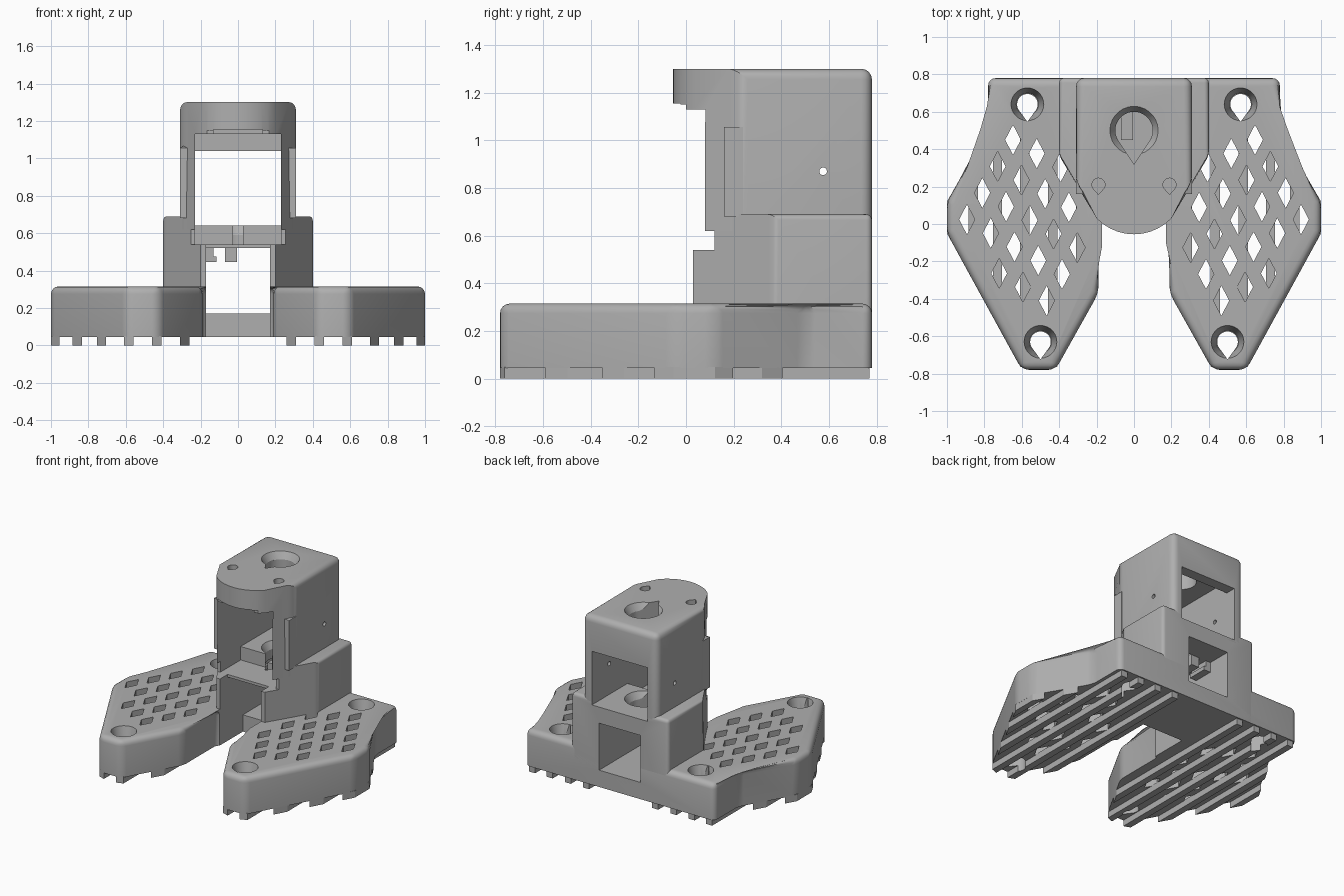
import bpy, bmesh, math
from mathutils import Vector

cube = bpy.data.objects.get("Cube")
if cube:
    bpy.data.objects.remove(cube)

grey = bpy.data.materials.new("matte_grey")
grey.use_nodes = True
grey.diffuse_color = (0.43, 0.43, 0.43, 1)
grey.node_tree.nodes["Principled BSDF"].inputs["Base Color"].default_value = (0.43, 0.43, 0.43, 1)


def mirror(half):
    return half + [(-x, y) for x, y in reversed(half) if abs(x) > 1e-5]


def add_prism(bm, pts, z0, z1, centre=(0, 0), flare=1.0):
    """Extrude an outline upward; flare widens the top about a centre."""
    cx, cy = centre
    low = [bm.verts.new((x, y, z0)) for x, y in pts]
    top = [bm.verts.new((cx + (x - cx) * flare, cy + (y - cy) * flare, z1)) for x, y in pts]
    bm.faces.new(low)
    bm.faces.new(top)
    for i in range(len(pts)):
        j = (i + 1) % len(pts)
        bm.faces.new((low[i], low[j], top[j], top[i]))


def make(name, bm):
    bmesh.ops.recalc_face_normals(bm, faces=bm.faces)
    mesh = bpy.data.meshes.new(name)
    bm.to_mesh(mesh)
    bm.free()
    obj = bpy.data.objects.new(name, mesh)
    mesh.materials.append(grey)
    bpy.context.collection.objects.link(obj)
    return obj


def prism(name, pts, z0, z1, bevel=0, back_of=-9, **kw):
    """Prism with rounded top and upright edges behind a given y."""
    bm = bmesh.new()
    add_prism(bm, pts, z0, z1, **kw)
    if bevel:
        edges = [e for e in bm.edges if max(v.co.z for v in e.verts) > z1 - 1e-4
                 and min(v.co.y for v in e.verts) > back_of]
        bmesh.ops.bevel(bm, geom=edges, offset=bevel, segments=4, profile=0.5, affect='EDGES')
    return make(name, bm)


def rect(x0, x1, y0, y1):
    return [(x0, y0), (x1, y0), (x1, y1), (x0, y1)]


def cut(cutter, *targets):
    """Subtract a cutter from each target, then discard it."""
    cutter.hide_render = True
    for obj in targets:
        mod = obj.modifiers.new("cut", 'BOOLEAN')
        mod.operation, mod.solver, mod.object = 'DIFFERENCE', 'EXACT', cutter
        deps = bpy.context.evaluated_depsgraph_get()
        deps.update()
        mesh = bpy.data.meshes.new_from_object(obj.evaluated_get(deps))
        obj.modifiers.clear()
        obj.data = mesh
    bpy.data.objects.remove(cutter)


def cut_box(x0, x1, y0, y1, z0, z1, *targets):
    cut(prism("cutter", rect(x0, x1, y0, y1), z0, z1), *targets)


def teardrop(cx, cy, r, point=1.7):
    a = math.acos(1 / point)
    start, end = -math.pi / 2 + a, 1.5 * math.pi - a
    pts = [(cx + r * math.cos(start + (end - start) * i / 24),
            cy + r * math.sin(start + (end - start) * i / 24)) for i in range(25)]
    return pts + [(cx, cy - r * point)]


def circle(cx, cy, r):
    return [(cx + r * math.cos(i * math.tau / 28), cy + r * math.sin(i * math.tau / 28))
            for i in range(28)]


# Outlines (left half, mirrored)
wing = [(0.78, 0.78), (0.78, 0.5), (1.0, 0.12), (1.0, -0.05), (0.6, -0.78),
        (0.42, -0.78), (0.19, -0.37), (0.19, 0.03)]
body_half = [(0.4, 0.78), (0.4, 0.365), (0.2, 0.03)]
nose = [(0.278 * math.sin(math.radians(a)), 0.223 - 0.278 * math.cos(math.radians(a)))
        for a in (46, 36, 27, 18, 9, 0)]

# Main solids
base = prism("base", mirror(wing), 0.045, 0.315, bevel=0.04)
lower = prism("lower_tower", mirror(body_half), 0.045, 0.69, bevel=0.025, back_of=0.3)
upper = prism("upper_tower", mirror([(0.31, 0.78), (0.31, 0.215)] + nose),
              0.62, 1.3, bevel=0.045, back_of=0.2)

# Tower openings
cut_box(-1, 1, -1, 0.12, 0.54, 0.8, lower)
cut_box(-0.17, 0.17, -1, 0.12, -0.1, 0.6, lower, base)
cut_box(-0.17, 0.17, -1, 0.3, -0.1, 0.3, lower, base)
cut_box(-0.17, 0.17, -1, 1, 0.17, 0.52, lower, base)
cut_box(-0.23, 0.23, -1, 0.36, 0.54, 0.8, lower)
cut_box(-0.23, 0.23, -1, 1, 0.64, 1.04, lower, upper)
cut_box(-0.23, 0.23, -1, 0.7, 0.6, 1.13, upper)
cut_box(-1, 1, -1, 0.12, 0.5, 1.125, upper)
cut_box(-1, 1, -1, 0.0, 0.5, 1.15, upper)
cut_box(-0.13, 0.13, -1, 0.2, 0.5, 1.155, upper)

# Cable holes through the cap and the shelf
cut(prism("cutter", teardrop(0, 0.5, 0.1, 1.8), 0.5, 1.5), upper, lower)
for top, obj in ((1.3, upper), (0.64, lower)):
    cut(prism("cutter", circle(0, 0.5, 0.1), top - 0.05, top + 0.01,
              centre=(0, 0.5), flare=1.35), obj)

# Screw holes in the cap and pin holes in the walls
for s in (1, -1):
    cut(prism("cutter", teardrop(s * 0.19, 0.21, 0.035, 1.5), 1.24, 1.4), upper)
bm = bmesh.new()
add_prism(bm, circle(0, 0, 0.016), -1, 1)
pin = make("cutter", bm)
for v in pin.data.vertices:
    x, y, z = v.co
    v.co = (z, 0.575 + x, 0.87 + y)
cut(pin, upper)


# Diamond grid of the wings: rows follow the slanted outer edge
def inside(p):
    for a, b in zip(wing, wing[1:] + wing[:1]):
        edge = Vector((b[0] - a[0], b[1] - a[1])).normalized()
        if edge.y * (p[0] - a[0]) - edge.x * (p[1] - a[1]) > -0.085:
            return False
    return True


screws = [(0.57, 0.64), (0.5, -0.63)]
bm = bmesh.new()
for i in range(-4, 12):
    for j in range(-4, 9):
        x = 0.647 + 0.082 * i - 0.127 * j
        y = 0.45 - 0.142 * i - 0.073 * j
        clear = all(math.hypot(x - sx, y - sy) > 0.17 for sx, sy in screws)
        off_tower = 0.858 * x - 0.513 * y > 0.165 and y < 0.5
        # The wing corner at the tower is concave, so only the outer edges limit the grid
        in_wing = (0.866 * x + 0.5 * y < 0.84 and 0.877 * x - 0.48 * y < 0.8
                   and 0.87 * x + 0.49 * y > 0.07 and x > 0.23)
        if clear and off_tower and in_wing and y > -0.56:
            for s in (1, -1):
                add_prism(bm, [(s * x, y - 0.08), (s * x + 0.042, y),
                               (s * x, y + 0.08), (s * x - 0.042, y)], -0.1, 0.5)
cut(make("cutter", bm), base)


# Runner bars under the wings, trimmed to the outline
def span(x):
    hits = []
    for a, b in zip(wing, wing[1:]):
        if min(a[0], b[0]) <= x <= max(a[0], b[0]) and abs(a[0] - b[0]) > 1e-6:
            hits.append(a[1] + (b[1] - a[1]) * (x - a[0]) / (b[0] - a[0]))
    return min(hits), (0.77 if x < 0.78 else max(hits))


bm = bmesh.new()
for x in (0.285, 0.435, 0.585, 0.73, 0.86, 0.98):
    a, b = x - 0.025, min(x + 0.025, 0.999)
    (a0, a1), (b0, b1) = span(a), span(b)
    for s in (1, -1):
        add_prism(bm, [(s * a, a0), (s * b, b0), (s * b, b1), (s * a, a1)], 0, 0.05)
bars = make("runner_bars", bm)

# Countersunk mounting holes
for sx, sy in screws:
    for s in (1, -1):
        c = (s * sx, sy)
        cut(prism("cutter", teardrop(*c, 0.055), -0.1, 0.5), base, bars)
        cut(prism("cutter", circle(*c, 0.06), 0.2, 0.325, centre=c, flare=1.5), base)

# Guide strips at the front of the upper walls
for s, side in ((1, "left"), (-1, "right")):
    strip = prism(side + "_guide_strip", rect(min(s * 0.27, s * 0.31), max(s * 0.27, s * 0.31),
                                             0.16, 0.24), 0.68, 1.08)
    for v in strip.data.vertices:
        if v.co.z > 1 and (v.co.y < 0.2 or abs(v.co.x) > 0.3):
            v.co.z -= 0.025

# Cable clip hanging below the shelf
for i, (x0, x1) in enumerate(((-0.17, -0.13), (-0.07, -0.005))):
    prism("clip_post_%d" % (i + 1), rect(x0, x1, 0.45, 0.6), 0.47, 0.53)
    prism("clip_lip_%d" % (i + 1), rect(x0, x1 + 0.015 * (1 - i), 0.45, 0.6), 0.445, 0.475)

# Smooth rounded edges, keep corners crisp
solids = [o for o in bpy.context.collection.objects if o.type == 'MESH' and o.data.materials
          and o.data.materials[0] == grey]
bpy.ops.object.select_all(action='DESELECT')
for o in solids:
    o.select_set(True)
bpy.context.view_layer.objects.active = base
bpy.ops.object.shade_smooth_by_angle(angle=math.radians(28))
